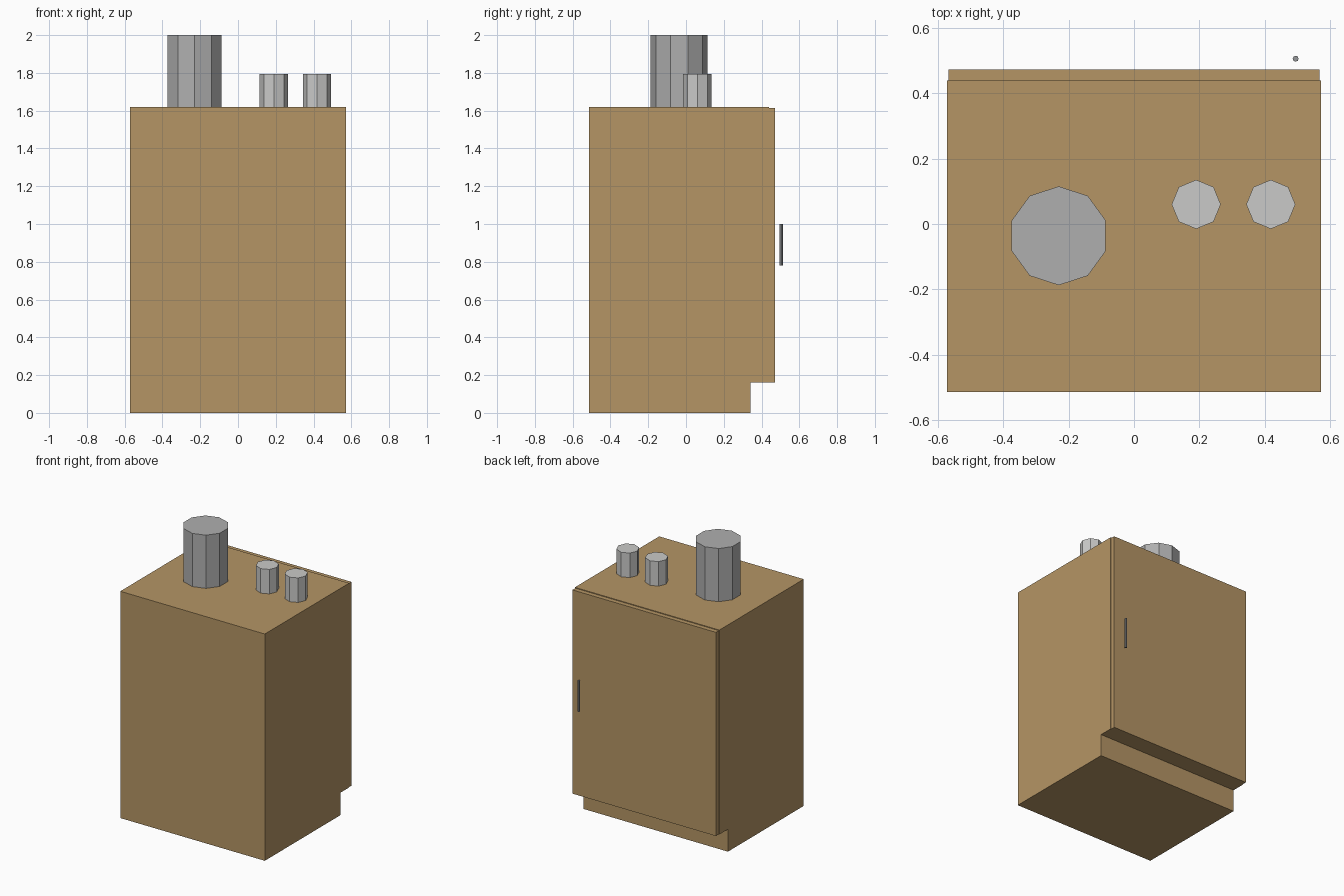
import bpy
import bmesh
import math

cube = bpy.data.objects.get("Cube")
if cube:
    bpy.data.objects.remove(cube, do_unlink=True)


def material(name, rgb):
    m = bpy.data.materials.new(name)
    m.use_nodes = True
    color = (*rgb, 1)
    m.diffuse_color = color
    m.node_tree.nodes["Principled BSDF"].inputs["Base Color"].default_value = color
    return m


wood = material("tan wood", (0.46, 0.30, 0.13))
grey = material("mid grey", (0.43, 0.43, 0.43))
pale = material("pale grey", (0.59, 0.59, 0.58))
metal = material("handle metal", (0.30, 0.31, 0.32))


def finish(name, bm, mat):
    bmesh.ops.recalc_face_normals(bm, faces=bm.faces)
    mesh = bpy.data.meshes.new(name)
    bm.to_mesh(mesh)
    bm.free()
    mesh.materials.append(mat)
    obj = bpy.data.objects.new(name, mesh)
    bpy.context.collection.objects.link(obj)
    return obj


def side_extrusion(name, profile, half_width, mat):
    """Extrude a (y, z) outline across x."""
    bm = bmesh.new()
    face = bm.faces.new([bm.verts.new((-half_width, y, z)) for y, z in profile])
    ext = bmesh.ops.extrude_face_region(bm, geom=[face])
    verts = [v for v in ext["geom"] if isinstance(v, bmesh.types.BMVert)]
    bmesh.ops.translate(bm, verts=verts, vec=(2 * half_width, 0, 0))
    return finish(name, bm, mat)


def prism(name, x, y, bottom, top, radius, sides, mat):
    """Upright flat-sided cylinder with one corner towards +y."""
    bm = bmesh.new()
    bmesh.ops.create_cone(bm, cap_ends=True, segments=sides,
                          radius1=radius, radius2=radius, depth=top - bottom)
    # turn the first corner to the back
    first = max(bm.verts, key=lambda v: v.co.y).co
    turn = math.pi / 2 - math.atan2(first.y, first.x)
    for v in bm.verts:
        cx, cy = v.co.x, v.co.y
        v.co.x = x + cx * math.cos(turn) - cy * math.sin(turn)
        v.co.y = y + cx * math.sin(turn) + cy * math.cos(turn)
        v.co.z += (top + bottom) / 2
    return finish(name, bm, mat)


# Cabinet with a recessed toe kick under the door
TOP, KICK = 1.62, 0.16
FRONT, RECESS, BACK = -0.513, 0.342, 0.439
side_extrusion("cabinet_body", [(FRONT, 0), (RECESS, 0), (RECESS, KICK),
                                (BACK, KICK), (BACK, TOP), (FRONT, TOP)], 0.571, wood)

# Door panel, slightly smaller than the cabinet
DOOR = 0.472
side_extrusion("door", [(BACK, KICK), (DOOR, KICK),
                        (DOOR, TOP - 0.005), (BACK, TOP - 0.005)], 0.567, wood)
prism("door_handle", 0.494, 0.505, 0.78, 1.0, 0.009, 8, metal)

# Canisters on top
prism("large_canister", -0.23, -0.036, TOP, 2.0, 0.151, 10, grey)
for side, x in (("right", 0.19), ("left", 0.418)):
    prism("small_canister_" + side, x, 0.06, TOP, 1.795, 0.075, 8, pale)
